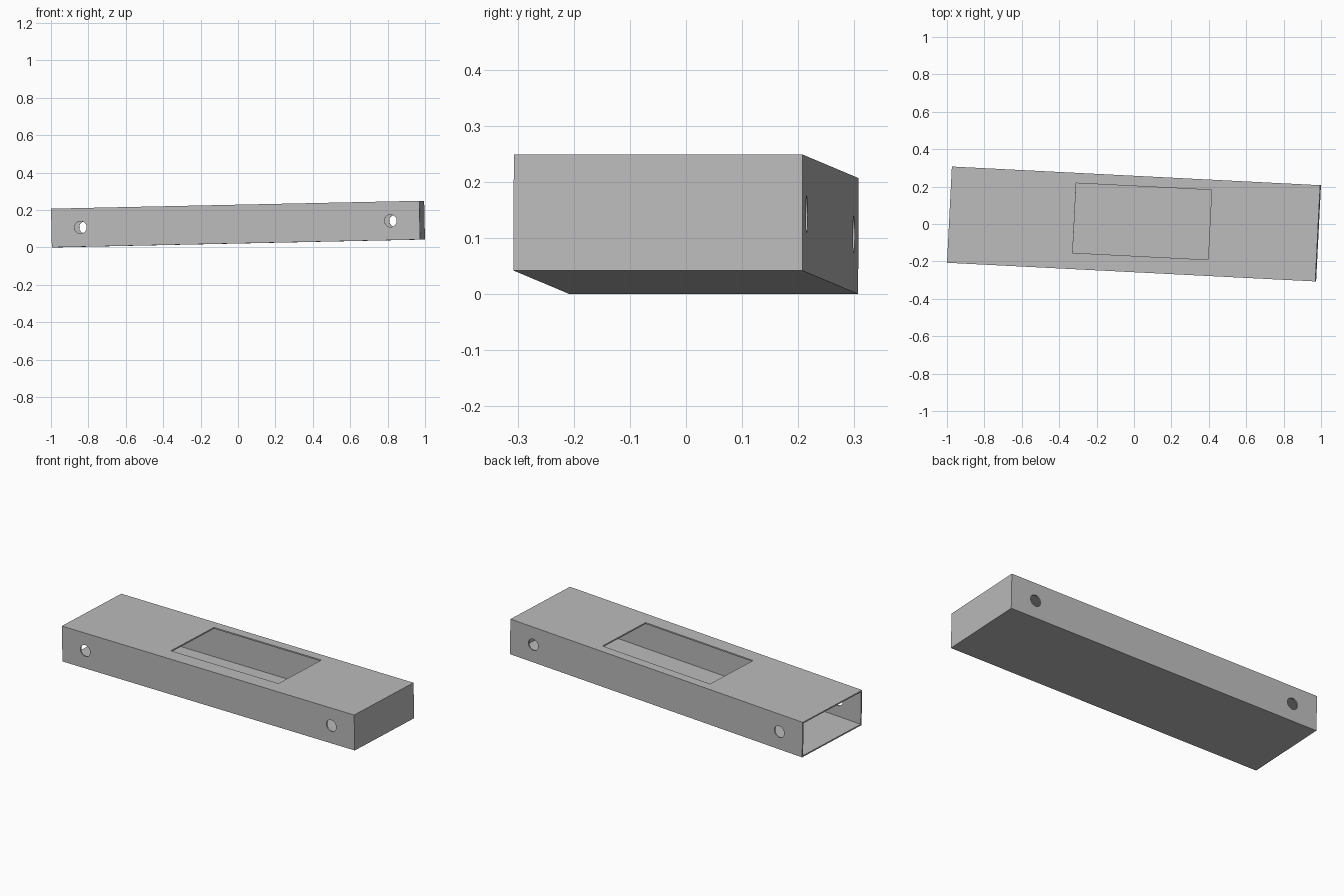
import bpy
from math import radians

cube = bpy.data.objects.get("Cube")
if cube:
    bpy.data.objects.remove(cube, do_unlink=True)

LENGTH, WIDTH, HEIGHT, WALL = 1.972, 0.515, 0.207, 0.008

grey = bpy.data.materials.new("plain grey")
grey.use_nodes = True
grey.diffuse_color = (0.5, 0.5, 0.5, 1)
grey.node_tree.nodes["Principled BSDF"].inputs["Base Color"].default_value = (0.5, 0.5, 0.5, 1)


def box(name, size, location=(0, 0, 0)):
    bpy.ops.mesh.primitive_cube_add(size=1, location=location)
    obj = bpy.context.object
    obj.name = name
    obj.scale = size
    bpy.ops.object.transform_apply(location=False, rotation=False, scale=True)
    return obj


def apply(obj, modifier):
    bpy.context.view_layer.objects.active = obj
    bpy.ops.object.modifier_apply(modifier=modifier.name)


def cut(target, cutter):
    cutter.hide_render = True
    mod = target.modifiers.new("cut", "BOOLEAN")
    mod.operation = "DIFFERENCE"
    mod.solver = "EXACT"
    mod.object = cutter
    apply(target, mod)
    bpy.data.objects.remove(cutter, do_unlink=True)


# Hollow casing: the outer box, inset on five sides and open at the -x end
casing = box("casing", (LENGTH, WIDTH, HEIGHT))
casing.data.materials.append(grey)
cut(casing, box("cavity_cutter", (LENGTH, WIDTH - 2 * WALL, HEIGHT - 2 * WALL), (-WALL, 0, 0)))

# Rectangular window in the top
cut(casing, box("window_cutter", (0.725, 0.373, 0.1), (0.045, 0.016, HEIGHT / 2)))

# Round holes straight through both long sides
for x in (-0.83, 0.83):
    bpy.ops.mesh.primitive_cylinder_add(vertices=32, radius=0.033, depth=1,
                                        location=(x, 0, 0), rotation=(radians(90), 0, 0))
    cut(casing, bpy.context.object)

# Slight tilt and turn, resting on the ground
bpy.ops.object.select_all(action="DESELECT")
casing.select_set(True)
bpy.context.view_layer.objects.active = casing
bpy.ops.object.shade_smooth_by_angle(angle=radians(30))
casing.rotation_euler = (0, radians(-1.22), radians(-2.9))
bpy.context.view_layer.update()
casing.location.z = -min((casing.matrix_world @ v.co).z for v in casing.data.vertices)
